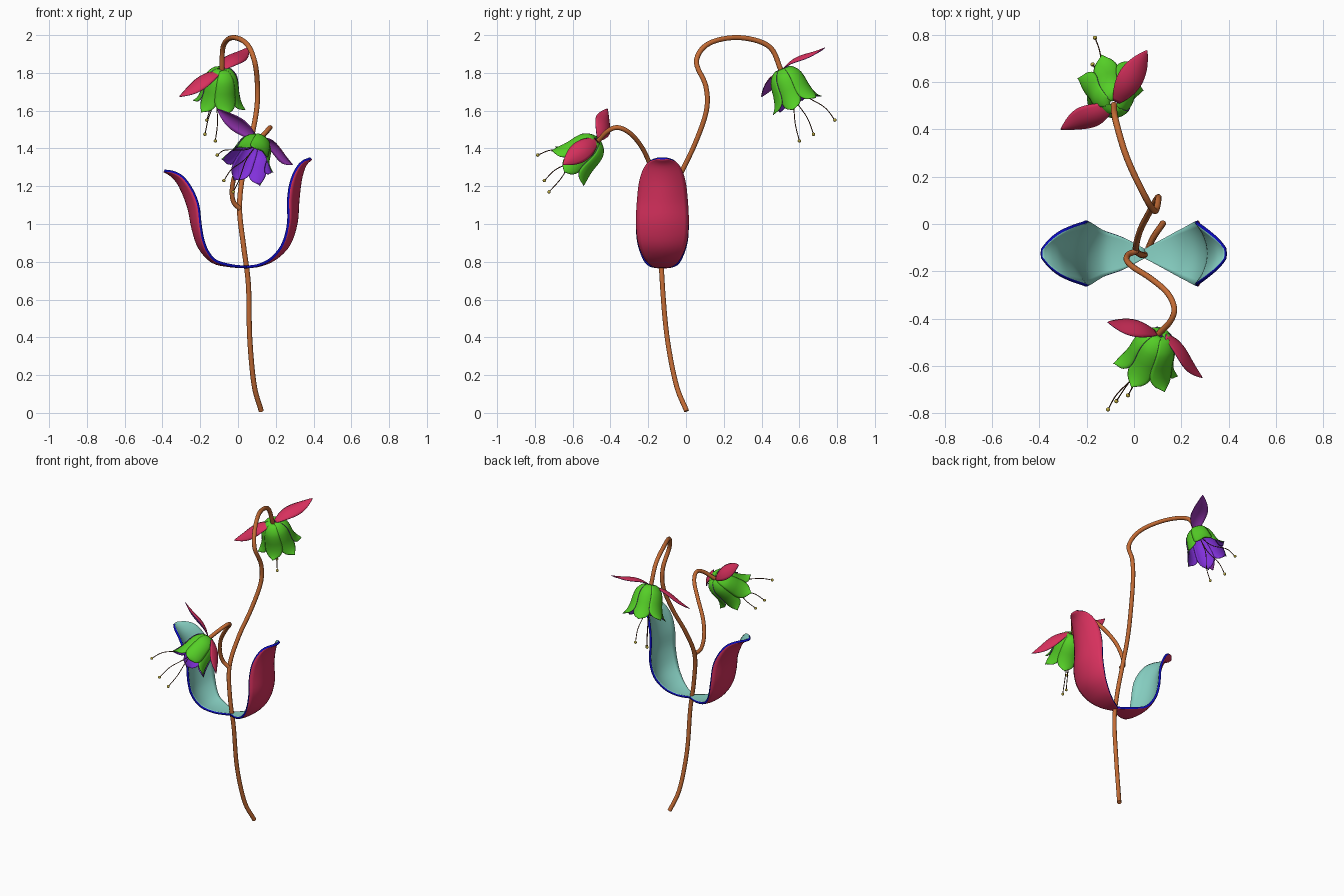
import bpy, math
from mathutils import Vector

if "Cube" in bpy.data.objects:
    bpy.data.objects.remove(bpy.data.objects["Cube"])


def material(name, rgb):
    m = bpy.data.materials.new(name)
    m.diffuse_color = (*rgb, 1)
    m.use_nodes = True
    m.node_tree.nodes["Principled BSDF"].inputs["Base Color"].default_value = m.diffuse_color
    return m


STEM = material("stem_orange", (0.56, 0.15, 0.035))
GREEN = material("petal_green", (0.09, 0.62, 0.02))
PURPLE = material("petal_purple", (0.22, 0.03, 0.70))
CRIMSON = material("crimson", (0.68, 0.03, 0.11))
VIOLET = material("sepal_violet", (0.34, 0.04, 0.50))
TEAL = material("leaf_teal", (0.25, 0.65, 0.56))
BLUE = material("rim_blue", (0.003, 0.003, 0.50))
BROWN = material("filament_brown", (0.10, 0.035, 0.015))
YELLOW = material("anther_yellow", (0.50, 0.40, 0.05))


def spline(pts, t):
    """Catmull-Rom point at t in 0..1."""
    p = [Vector(q) for q in pts]
    n = len(p) - 1
    i = min(int(t * n), n - 1)
    f = t * n - i
    b, c = p[i], p[i + 1]
    a = p[i - 1] if i else b * 2 - c
    d = p[i + 2] if i + 2 <= n else c * 2 - b
    return 0.5 * (2 * b + (c - a) * f + (2 * a - 5 * b + 4 * c - d) * f * f
                  + (3 * b - a - 3 * c + d) * f ** 3)


def tube(name, pts, radius, mat, steps):
    cu = bpy.data.curves.new(name, 'CURVE')
    cu.dimensions = '3D'
    cu.bevel_depth = radius
    cu.bevel_resolution = 3
    cu.use_fill_caps = True
    s = cu.splines.new('POLY')
    s.points.add(steps)
    for k in range(steps + 1):
        s.points[k].co = (*spline(pts, k / steps), 1)
    s.use_smooth = True
    cu.materials.append(mat)
    ob = bpy.data.objects.new(name, cu)
    bpy.context.collection.objects.link(ob)
    return ob


def sheet(name, surfaces, nu, nv, mats, thick):
    """Two-sided grid surfaces; each is f(u, v), u in 0..1, v in -1..1."""
    verts, faces = [], []
    for f in surfaces:
        o = len(verts)
        verts += [f(i / nu, 2 * j / nv - 1) for i in range(nu + 1) for j in range(nv + 1)]
        for i in range(nu):
            for j in range(nv):
                a = o + i * (nv + 1) + j
                faces.append((a, a + nv + 1, a + nv + 2, a + 1))
    me = bpy.data.meshes.new(name)
    me.from_pydata(verts, [], faces)
    me.polygons.foreach_set("use_smooth", [True] * len(faces))
    for m in mats:
        me.materials.append(m)
    ob = bpy.data.objects.new(name, me)
    bpy.context.collection.objects.link(ob)
    so = ob.modifiers.new("thickness", 'SOLIDIFY')
    so.thickness = thick
    so.offset = -1
    so.material_offset = 1
    so.material_offset_rim = 2
    return ob


# Main stem and side branch
tube("main_stem", [(0.123, 0.003, 0.01), (0.085, -0.052, 0.15), (0.062, -0.10, 0.4),
                   (0.055, -0.125, 0.68), (0.03, -0.13, 0.88), (0.008, -0.105, 1.08),
                   (0.025, -0.03, 1.26), (0.065, 0.05, 1.43), (0.098, 0.108, 1.6),
                   (0.103, 0.105, 1.73), (0.088, 0.055, 1.86), (0.045, 0.12, 1.955),
                   (-0.03, 0.28, 1.987), (-0.078, 0.44, 1.94), (-0.085, 0.505, 1.81)],
     0.0135, STEM, 90)
tube("side_branch", [(0.01, -0.115, 1.08), (-0.025, -0.13, 1.12), (-0.03, -0.155, 1.2),
                     (0.0, -0.185, 1.3), (0.07, -0.23, 1.4), (0.14, -0.29, 1.475),
                     (0.17, -0.355, 1.51), (0.155, -0.41, 1.495), (0.105, -0.465, 1.44)],
     0.0125, STEM, 50)


# Big cupped leaves: path points are (x, z, half width)
def leaf(name, path, side):
    def f(u, v):
        c = spline(path, u)
        d = spline(path, min(u + 0.02, 1)) - spline(path, max(u - 0.02, 0))
        d = Vector((d.x, 0, d.y)).normalized()
        w = Vector((0, -side, 0))
        n = d.cross(w)
        cup = 0.055 * min(1, c.z / 0.13) ** 1.6 * min(1, u * 1.6)
        return Vector((c.x, -0.125, c.y)) + w * c.z * v - n * cup * v * v
    sheet(name, [f], 32, 12, (CRIMSON, TEAL, BLUE), 0.014)


leaf("left_leaf", [(0.045, 0.765, 0.02), (-0.05, 0.772, 0.07), (-0.14, 0.795, 0.10),
                   (-0.21, 0.87, 0.13), (-0.245, 0.97, 0.14), (-0.27, 1.09, 0.135),
                   (-0.315, 1.20, 0.115), (-0.355, 1.25, 0.08), (-0.395, 1.275, 0.02)], -1)
leaf("right_leaf", [(0.045, 0.765, 0.02), (0.12, 0.775, 0.06), (0.2, 0.81, 0.10),
                    (0.275, 0.885, 0.13), (0.315, 1.0, 0.14), (0.325, 1.12, 0.135),
                    (0.338, 1.23, 0.12), (0.36, 1.305, 0.085), (0.393, 1.342, 0.025)], 1)

# Petal profile: (distance along axis, radius, angular share)
PETAL = [(-0.012, 0.012, 1.1), (-0.008, 0.045, 1.1), (0.028, 0.078, 1.1), (0.075, 0.092, 1.12),
         (0.12, 0.099, 1.15), (0.16, 0.110, 1.05), (0.188, 0.125, 0.65), (0.203, 0.142, 0.06)]


def flower(name, base, axis, sepals, tips):
    base, a = Vector(base), Vector(axis).normalized()
    x = a.orthogonal().normalized()
    y = a.cross(x)

    # Bell of six petals, alternately overlapping
    def petal(k):
        def f(u, v):
            p = spline(PETAL, u)
            ang = (k - v * 0.5 * p.z) * math.pi / 3
            r = p.y * (1 - 0.08 * v * v * u) + 0.005 * (k % 2)
            long = p.x * (1 - 0.05 * (k % 2))
            return base + a * long + (x * math.cos(ang) + y * math.sin(ang)) * r
        return f
    sheet(name + "_petals", [petal(k) for k in range(6)], 18, 8,
          (GREEN, PURPLE, PURPLE), 0.004)

    # Pointed sepals
    def sepal(root, tip):
        root, tip = Vector(root), Vector(tip)
        d = (tip - root).normalized()
        n = (-a + d * a.dot(d)).normalized()
        w = n.cross(d)

        def f(u, v):
            half = 0.002 + 0.05 * math.sin(math.pi * u) ** 0.9 * (1 - 0.1 * u) \
                + 0.012 * (1 - u)
            bow = math.sin(math.pi * u)
            arch = 0.018 * bow - 0.020 * v * v * bow + 0.006 * math.sin(6.28 * u)
            return root.lerp(tip, u) + w * half * v + n * arch
        return f
    sheet(name + "_sepals", [sepal(*s) for s in sepals], 18, 8,
          (CRIMSON, VIOLET, VIOLET), 0.004)

    # Curving stamens with round anthers
    for i, t in enumerate(tips):
        t = Vector(t)
        start = base + a * 0.03
        span = t - start
        side = span - a * a.dot(span)
        bend = a.cross(span).normalized() * (0.012 if i % 2 else -0.012)
        tube(f"{name}_filament_{i}",
             [start, start + span * 0.4 - side * 0.12 + bend + Vector((0, 0, 0.01)),
              start + span * 0.75 + side * 0.05 - bend * 0.3 + Vector((0, 0, 0.008)), t],
             0.0025, BROWN, 18)
        bpy.ops.mesh.primitive_uv_sphere_add(segments=12, ring_count=8, radius=0.009, location=t)
        ob = bpy.context.object
        ob.name = f"{name}_anther_{i}"
        ob.data.materials.append(YELLOW)
        bpy.ops.object.shade_smooth()


flower("upper_flower", (-0.085, 0.515, 1.812), (-0.06, 0.38, -0.92),
       [((-0.075, 0.515, 1.825), (0.055, 0.735, 1.935)),
        ((-0.095, 0.50, 1.81), (-0.31, 0.40, 1.675))],
       [(-0.165, 0.788, 1.55), (-0.12, 0.60, 1.44), (-0.175, 0.675, 1.475)])
flower("lower_flower", (0.105, -0.475, 1.435), (-0.27, -0.72, -0.64),
       [((0.095, -0.46, 1.45), (-0.11, -0.415, 1.61)),
        ((0.135, -0.475, 1.445), (0.29, -0.65, 1.315))],
       [(-0.11, -0.785, 1.365), (-0.075, -0.75, 1.23), (-0.025, -0.725, 1.17)])
